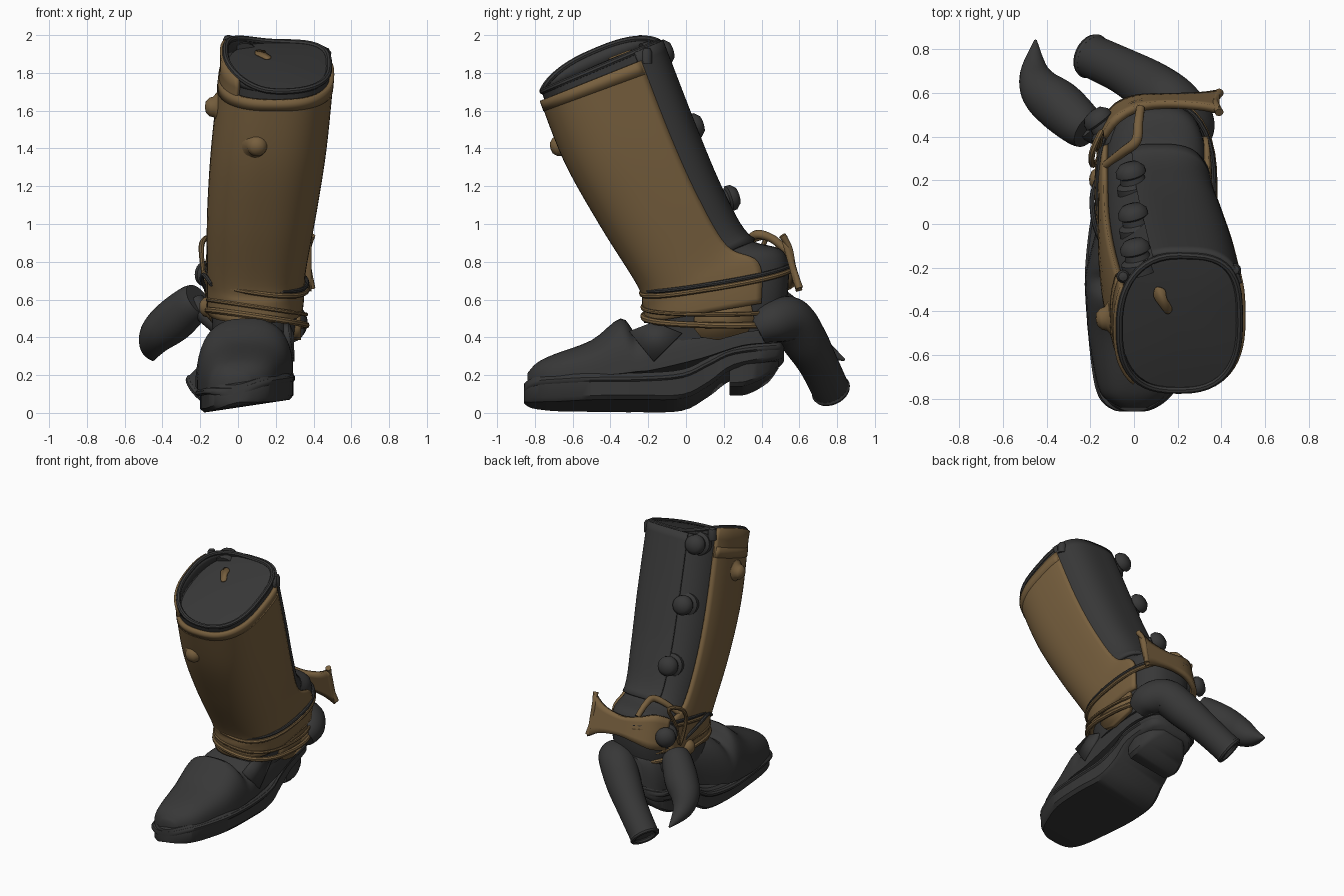
import bpy, bmesh, math
from mathutils import Vector

if "Cube" in bpy.data.objects:
    bpy.data.objects.remove(bpy.data.objects["Cube"])

def material(name, rgb):
    m = bpy.data.materials.new(name)
    m.diffuse_color = (*rgb, 1)
    m.use_nodes = True
    m.node_tree.nodes["Principled BSDF"].inputs["Base Color"].default_value = m.diffuse_color
    return m

DARK = material("charcoal", (0.039, 0.039, 0.039))
BROWN = material("leather_brown", (0.185, 0.115, 0.048))

def build(name, verts, faces, mat, thick=0, angle=40):
    me = bpy.data.meshes.new(name)
    me.from_pydata([tuple(v) for v in verts], [], faces)
    bm = bmesh.new()
    bm.from_mesh(me)
    bmesh.ops.recalc_face_normals(bm, faces=bm.faces)
    bm.to_mesh(me)
    bm.free()
    me.materials.append(mat)
    ob = bpy.data.objects.new(name, me)
    bpy.context.collection.objects.link(ob)
    bpy.ops.object.select_all(action='DESELECT')
    ob.select_set(True)
    bpy.context.view_layer.objects.active = ob
    bpy.ops.object.shade_smooth_by_angle(angle=math.radians(angle))
    if thick:
        mod = ob.modifiers.new("thickness", 'SOLIDIFY')
        mod.thickness, mod.offset = thick, 0
    return ob

def loft(name, rings, mat, ring_closed=True, path_closed=False, caps=True, **kw):
    n, m = len(rings[0]), len(rings)
    verts = [p for r in rings for p in r]
    faces = []
    for i in range(m if path_closed else m - 1):
        a, b = i * n, ((i + 1) % m) * n
        for j in range(n if ring_closed else n - 1):
            k = (j + 1) % n
            faces.append((a + j, a + k, b + k, b + j))
    if caps and ring_closed and not path_closed:
        faces += [tuple(range(n)), tuple(range((m - 1) * n, m * n))]
    return build(name, verts, faces, mat, **kw)

def smooth(pts, k=6, closed=False):
    # Catmull-Rom interpolation of tuples of any length
    n, out = len(pts), []
    get = (lambda i: pts[i % n]) if closed else (lambda i: pts[max(0, min(n - 1, i))])
    for i in range(n if closed else n - 1):
        a, b, c, d = (get(i + j) for j in (-1, 0, 1, 2))
        for s in range(k):
            t = s / k
            out.append(tuple(0.5 * (2 * q + (r - p) * t + (2 * p - 5 * q + 4 * r - w) * t * t
                             + (3 * q - p - 3 * r + w) * t ** 3) for p, q, r, w in zip(a, b, c, d)))
    return out if closed else out + [tuple(pts[-1])]

def tube(name, pts, mat, closed=False, n=16, k=6):
    # each point is x, y, z, radius
    pts = smooth(pts, k, closed) if k > 1 else pts
    P = [Vector(p[:3]) for p in pts]
    m, rings, u = len(P), [], None
    for i in range(m):
        t = (P[(i + 1) % m] - P[i - 1]) if closed else P[min(i + 1, m - 1)] - P[max(i - 1, 0)]
        t.normalize()
        u = t.orthogonal() if u is None else u - t * u.dot(t)
        u.normalize()
        v = t.cross(u)
        r = pts[i][3]
        rings.append([P[i] + r * (u * math.cos(2 * math.pi * j / n) + v * math.sin(2 * math.pi * j / n))
                      for j in range(n)])
    return loft(name, rings, mat, path_closed=closed)

def knob(name, loc, axis, profile, mat):
    d = Vector(axis).normalized()
    return tube(name, [(*(Vector(loc) + d * h), r) for r, h in profile], mat, n=20, k=1)

def power(v, e):
    return math.copysign(abs(v) ** e, v)

# --- leg shaft: front y,z / back y,z / centre x / half width
SHAFT = [(-.765, 1.70, -.14, 1.965, .208, .28), (-.625, 1.34, .04, 1.50, .165, .283),
         (-.435, 1.00, .18, 1.17, .128, .268), (-.235, .68, .32, .93, .1, .243),
         (-.21, .58, .52, .85, .095, .238), (-.2, .50, .54, .64, .09, .233),
         (-.2, .36, .50, .45, .08, .215)]
SECT = smooth(SHAFT, 6)

def section(s, grow=0, a0=-180, a1=180, n=48, full=True, lift=0):
    fy, fz, by, bz, cx, hw = s
    mid = Vector((cx, (fy + by) / 2, (fz + bz) / 2))
    half = Vector((0, (fy - by) / 2, (fz - bz) / 2))
    half *= 1 + grow / half.length
    out = []
    for i in range(n):
        a = math.radians(a0 + (a1 - a0) * i / (n if full else n - 1))
        # the back right corner is squarer than the rest
        e = .62 if math.cos(a) < 0 and math.sin(a) > 0 else .8
        up = lift * max(0, -math.sin(a)) ** 1.5
        out.append(mid + half * power(math.cos(a), e)
                   + Vector((power(math.sin(a), e) * (hw + grow), -.3 * up, up)))
    return out

loft("leg_shaft", [section(s) for s in SECT], DARK)
# --- raised rim, higher on the left, round a nearly flat top face
LIFT = .085
top_ring = section(SECT[0], -.005)
loft("rim_wall", [top_ring, section(SECT[0], -.005, lift=LIFT)], DARK, caps=False, thick=.02)
tube("shaft_rim", [(*p, .016) for p in section(SECT[0], -.005, lift=LIFT)], DARK, True, 8, 1)
centre = sum(top_ring, Vector()) / len(top_ring)
loft("top_face", [[centre + (p - centre) * f + Vector((0, 0, .02 * (1 - f * f))) for p in top_ring]
                  for f in (1, .9, .75, .6, .4, .2, .05)], DARK)

# --- brown gaiter on the front and sides, dark panel overlapping it at the back right
def shell(name, sects, grow, a0, a1, thick, mat):
    loft(name, [section(s, grow, a0, a1, 40, False) for s in sects], mat,
         ring_closed=False, thick=thick)

shell("gaiter", SECT[1:32], .012, -119, 116, .022, BROWN)
shell("gaiter_top_band", SECT[1:3], .015, -117, 114, .022, BROWN)
loft("gaiter_left_top", [section(SECT[0], .012, -119, -40, 20, False, LIFT)]
     + [section(s, .012, -119, -40, 20, False) for s in SECT[:3]], BROWN, ring_closed=False, thick=.022)
shell("back_panel", SECT[:20], .008, 113, 200, .026, DARK)
tab = [(.04, .45), (.08, .4), (.17, .385), (.33, .43), (.36, .5), (.34, .6), (.05, .6)]
build("gaiter_ankle_tab", [(.315, y, z) for y, z in tab], [tuple(range(7))], BROWN, thick=.035)
rim_lump = [(.03, -.05), (.03, .01), (.02, .03), (.006, .035)]
knob("rim_tab_left", (-.05, -.24, 1.965), (0, 0, 1), rim_lump, DARK)
knob("rim_tab_right", (.46, -.21, 1.9), (0, 0, 1), rim_lump, DARK)

# --- brown patch lying on the top face
patch = [(.10, -.29), (.14, -.30), (.15, -.34), (.175, -.39), (.15, -.41), (.115, -.37), (.09, -.33)]
def top_z(x, y):
    f2 = ((x - centre.x) / .29) ** 2 + ((y - centre.y) / .32) ** 2
    return centre.z + (y - centre.y) * .424 + .02 * (1 - f2) + .004
build("top_patch", [(x, y, top_z(x, y)) for x, y in smooth(patch, 4, True)],
      [tuple(range(28))], BROWN, thick=.009)

# --- knobs on the shaft
BUTTON = [(.085, -.05), (.082, .0), (.06, .015), (.055, .04), (.07, .05), (.068, .075), (.045, .1), (.01, .108)]
for i, p in enumerate([(.02, -.17, 1.89), (.01, -.01, 1.50), (.0, .18, 1.12)]):
    knob(f"back_button_{i + 1}", p, (-.25, .95, .3), BUTTON, DARK)
knob("ankle_button", (-.13, .43, .73), (-.6, .8, .1), BUTTON, DARK)
STUD = [(.085, -.04), (.08, .01), (.055, .03), (.05, .05), (.03, .07), (.006, .075)]
knob("front_stud", (.1, -.645, 1.42), (0, -.95, -.25), STUD, BROWN)
knob("side_stud", (-.1, -.43, 1.62), (-1, -.1, 0), STUD, BROWN)
knob("ankle_stud", (-.13, .2, .56), (-1, .2, 0), STUD, BROWN)

# --- shoe upper: y, left x, right x, base z, top z
UPPER = [(-.84, -.06, .06, .15, .21), (-.79, -.14, .14, .15, .265), (-.7, -.175, .2, .15, .31),
         (-.5, -.21, .26, .16, .385), (-.345, -.22, .285, .17, .50), (-.26, -.225, .29, .18, .42),
         (-.17, -.21, .29, .19, .48), (.08, -.15, .29, .25, .53), (.3, -.14, .28, .32, .56),
         (.47, -.1, .24, .34, .58), (.53, -.02, .16, .36, .55)]

def roll(x):
    return .15 * (x - .03)

rings = []
for y, x0, x1, zb, zt in smooth(UPPER, 4):
    ring = []
    for i in range(25):
        a = math.pi * i / 24
        x = (x0 + x1) / 2 + (x1 - x0) / 2 * power(math.cos(a), .75)
        ring.append((x, y, zb + (zt - zb) * math.sin(a) ** .75 + roll(x) * (1 - math.sin(a) * .8)))
    rings.append(ring)
loft("shoe_upper", rings, DARK)

# --- slabs with rounded edges for the sole and the heel
def slab(name, rows, mat):
    rings = []
    for y, x0, x1, zb, zt in smooth(rows, 4):
        e = min(.02, (zt - zb) * .3)
        prof = [(x0 + e, zb), (x1 - e, zb), (x1, zb + e), (x1, zt - e), (x1 - e, zt),
                (x0 + e, zt), (x0, zt - e), (x0, zb + e)]
        rings.append([(x, y, z + roll(x)) for x, z in prof])
    loft(name, rings, mat)

SOLE = [(-.858, -.03, .03, .06, .155), (-.85, -.07, .07, .055, .16), (-.82, -.115, .125, .045, .17),
        (-.77, -.145, .175, .04, .175), (-.68, -.165, .22, .035, .175),
        (-.5, -.185, .28, .035, .175), (-.25, -.2, .295, .035, .175), (-.02, -.18, .285, .04, .195),
        (.12, -.15, .27, .11, .26), (.25, -.14, .27, .2, .32), (.47, -.11, .24, .25, .35),
        (.52, -.02, .15, .28, .35)]
slab("sole", SOLE, DARK)
slab("welt", [(y, x0 - .025, x1 + .008, zt - .05, zt - .015) for y, x0, x1, zb, zt in SOLE], DARK)
slab("heel", [(.23, -.1, .24, .11, .28), (.32, -.11, .25, .115, .33), (.43, -.08, .22, .17, .34),
              (.49, -.02, .15, .24, .34)], DARK)

# --- flap over the instep
build("instep_flap", [(.255, -.3, .43), (.285, -.17, .27), (.28, -.02, .42), (.255, -.17, .48)],
      [(0, 1, 2, 3)], DARK, thick=.03)

# --- straps round the ankle
def strap(name, cy, ry, rx, z0, slope, r, mat):
    pts = []
    for i in range(40):
        a = math.tau * i / 40
        x, y = .1 + rx * power(math.cos(a), .8), cy + ry * power(math.sin(a), .8)
        pts.append((x, y, z0 + slope * (y + .2) - .15 * (x - .1), r))
    tube(name, pts, mat, True, 8, 1)

strap("upper_strap", .165, .4, .268, .64, .17, .014, BROWN)
strap("upper_strap_edge", .165, .395, .266, .665, .17, .012, DARK)
strap("lower_strap", .14, .365, .262, .51, -.02, .017, BROWN)
strap("middle_strap", .14, .37, .26, .56, 0, .011, BROWN)
tube("side_lace", [(-.16, .3, .62, .013), (-.19, .27, .8, .013), (-.19, .33, .9, .015),
                   (-.15, .42, .92, .013), (-.16, .35, .78, .013)], BROWN, True, 8)
tube("side_cord", [(-.15, .25, .62, .012), (-.19, .13, .7, .012), (-.18, .0, .73, .012),
                   (-.14, -.1, .68, .012)], DARK, n=8)

# --- spur bracket behind the heel: x, y, top z, bottom z
BRACKET = [(.39, .57, .935, .645), (.3, .57, .87, .69), (.15, .57, .84, .71), (.02, .56, .86, .69),
           (-.08, .51, .88, .65), (-.14, .42, .84, .63)]
rings = [[(x, y - .28 * (zb + (zt - zb) * j / 5 - .75), zb + (zt - zb) * j / 5) for j in range(6)]
         for x, y, zt, zb in smooth(BRACKET, 4)]
loft("spur_bracket", rings, BROWN, ring_closed=False, thick=.035)
tube("bracket_edge", [(.39, .51, .94, .02), (.375, .55, .87, .014), (.375, .57, .77, .014),
                      (.39, .6, .66, .02)], BROWN, n=10)
tube("bracket_arm", [(-.13, .27, .83, .018), (-.05, .33, .91, .022), (.01, .38, .945, .024),
                     (.02, .46, .92, .022), (.03, .53, .86, .02)], BROWN, n=10)

# --- two drooping horn-shaped pieces behind the heel
tube("rear_horn_right", [(.27, .38, .44, .08), (.26, .46, .48, .11), (.18, .55, .49, .125),
                         (.07, .63, .38, .12), (-.05, .7, .26, .105), (-.19, .765, .125, .1)], DARK, n=24)
d = Vector((-.14, .065, -.135)).normalized()
u = d.orthogonal().normalized()
v = d.cross(u)
tube("horn_end_rim", [(*(Vector((-.195, .767, .12)) + .088 * (u * math.cos(a) + v * math.sin(a))), .018)
                      for a in [math.tau * i / 24 for i in range(24)]], DARK, True, 8, 1)
tube("rear_horn_left", [(-.21, .43, .6, .09), (-.25, .46, .57, .105), (-.34, .54, .49, .115),
                        (-.42, .61, .42, .1), (-.455, .7, .35, .065), (-.45, .84, .28, .006)], DARK, n=24)
tube("left_horn_link", [(-.1, .38, .46, .05), (-.17, .41, .52, .05), (-.23, .45, .58, .06)], DARK, n=12)
